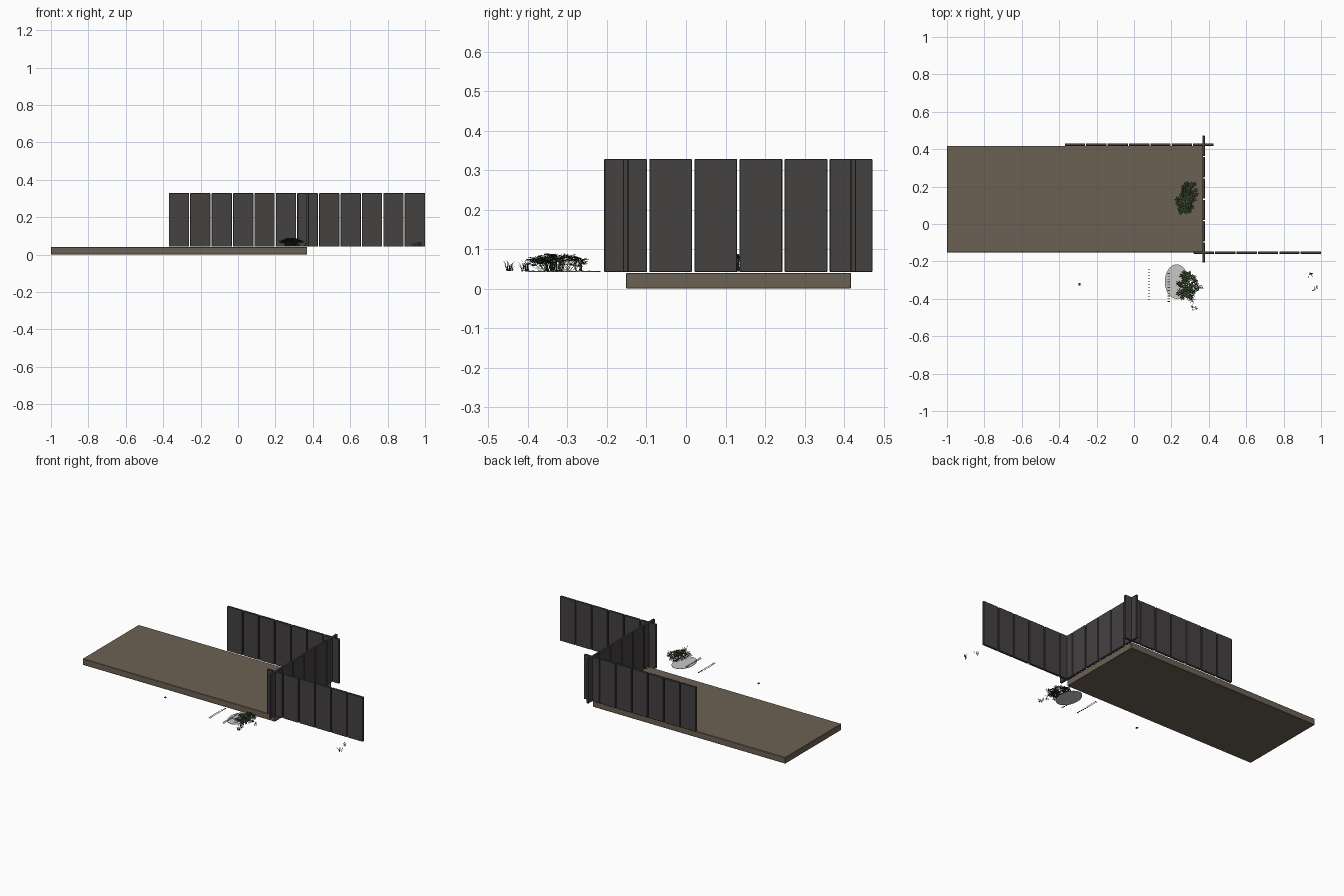
import bpy, bmesh, math, random
from mathutils import Vector

if "Cube" in bpy.data.objects:
    bpy.data.objects.remove(bpy.data.objects["Cube"])

random.seed(4)


def material(name, rgb):
    m = bpy.data.materials.new(name)
    m.diffuse_color = (*rgb, 1)
    m.use_nodes = True
    m.node_tree.nodes["Principled BSDF"].inputs["Base Color"].default_value = m.diffuse_color
    return m


BROWN = material("brown_deck", (0.15, 0.12, 0.088))
CHARCOAL = material("charcoal_panel", (0.058, 0.052, 0.053))
GREY = material("pale_grey_stone", (0.58, 0.58, 0.58))
GREEN = material("dark_green_leaf", (0.03, 0.055, 0.022))
DARK = material("dark_stem", (0.04, 0.038, 0.03))


def finish(bm, name, mat):
    me = bpy.data.meshes.new(name)
    bm.to_mesh(me)
    bm.free()
    me.materials.append(mat)
    ob = bpy.data.objects.new(name, me)
    bpy.context.collection.objects.link(ob)
    return ob


def add_box(bm, x0, x1, y0, y1, z0, z1):
    vs = bmesh.ops.create_cube(bm, size=1)["verts"]
    for v in vs:
        v.co = Vector((x1 if v.co.x > 0 else x0,
                       y1 if v.co.y > 0 else y0,
                       z1 if v.co.z > 0 else z0))


def bevel(ob, w):
    b = ob.modifiers.new("soft_edges", "BEVEL")
    b.width = w
    b.segments = 1


# Deck slab
bm = bmesh.new()
add_box(bm, -1, 0.37, -0.152, 0.418, 0, 0.04)
bevel(finish(bm, "deck", BROWN), 0.002)


# Fence runs made of separate upright panels
def fence(name, start, end, across, along_x, count, gap=0.006, t=0.007):
    bm = bmesh.new()
    pitch = (end - start + gap) / count
    for i in range(count):
        a = start + i * pitch
        b = a + pitch - gap
        if along_x:
            add_box(bm, a, b, across - t, across + t, 0.042, 0.328)
        else:
            add_box(bm, across - t, across + t, a, b, 0.042, 0.328)
    bevel(finish(bm, name, CHARCOAL), 0.0015)


fence("back_fence", -0.37, 0.425, 0.424, True, 7)
fence("side_fence", -0.207, 0.472, 0.372, False, 6)
fence("front_fence", 0.319, 1.0, -0.153, True, 6)

# Flat oval stone
bm = bmesh.new()
bmesh.ops.create_cone(bm, cap_ends=True, segments=40, radius1=1, radius2=1, depth=1)
for v in bm.verts:
    v.co = Vector((0.228 + v.co.x * 0.063, -0.308 + v.co.y * 0.092,
                   0.0435 + v.co.z * 0.002))
finish(bm, "oval_stone", GREY)

# Two rows of tiny ground strips and one pebble
bm = bmesh.new()
for x, y0, y1 in ((0.08, -0.405, -0.245), (0.186, -0.415, -0.265)):
    for i in range(11):
        y = y0 + (y1 - y0) * i / 10
        add_box(bm, x - 0.006, x + 0.006, y - 0.002, y + 0.002, 0.043, 0.046)
add_box(bm, -0.297, -0.286, -0.329, -0.316, 0.043, 0.047)
finish(bm, "ground_strips", DARK)


def leaf(bm, base, direction, length, width):
    d = direction.normalized()
    s = d.cross(Vector((random.uniform(-.4, .4), random.uniform(-.4, .4), 1)))
    s = s.normalized() * width / 2
    mid = base + d * length * 0.45
    tip = base + d * length - Vector((0, 0, length * 0.15))
    bm.faces.new([bm.verts.new(p) for p in (base, mid + s, tip, mid - s)])


# Bush: thin stems fanning out, with leaf whorls near a flattened crown
def bush(name, cx, cy, rx, ry, tilt, clusters):
    leaves, stems = bmesh.new(), bmesh.new()
    for _ in range(clusters):
        a = random.uniform(0, math.tau)
        r = math.sqrt(random.random()) * random.uniform(0.8, 1.0)
        x, y = r * rx * math.cos(a), r * ry * math.sin(a)
        x += y * tilt
        top = Vector((cx + x, cy + y, 0.088 - 0.018 * r * r - random.random() * 0.012))
        root = Vector((cx + x * 0.6, cy + y * 0.6, 0.043))
        w = Vector((-math.sin(a), math.cos(a), 0)) * 0.0008
        stems.faces.new([stems.verts.new(p) for p in (root - w, root + w, top + w, top - w)])
        for k in range(6):
            b = a + k * math.tau / 6 + random.uniform(-.4, .4)
            d = Vector((math.cos(b), math.sin(b), random.uniform(-0.3, 0.5)))
            leaf(leaves, top, d, random.uniform(0.012, 0.02), 0.006)
        if random.random() < 0.5:
            d = Vector((math.cos(a), math.sin(a), 0.2))
            leaf(leaves, root.lerp(top, 0.5), d, 0.017, 0.006)
    finish(leaves, name + "_leaves", GREEN)
    finish(stems, name + "_stems", DARK)


bush("front_bush", 0.285, -0.328, 0.064, 0.078, 0.0, 80)
bush("deck_bush", 0.28, 0.135, 0.055, 0.098, 0.2, 90)


# Grass tufts: narrow bent blades
def tuft(bm, x, y, r, n):
    for _ in range(n):
        a = random.uniform(0, math.tau)
        base = Vector((x + random.uniform(-r, r) * .5, y + random.uniform(-r, r) * .5, 0.044))
        out = Vector((math.cos(a), math.sin(a), 0))
        w = Vector((-out.y, out.x, 0)) * 0.0012
        h = random.uniform(0.015, 0.03)
        mid = base + out * r * 0.3 + Vector((0, 0, h * 0.65))
        tip = base + out * r * 0.8 + Vector((0, 0, h))
        b0, b1, m0, m1, t = [bm.verts.new(p) for p in (base - w, base + w, mid - w, mid + w, tip)]
        bm.faces.new((b0, b1, m1, m0))
        bm.faces.new((m0, m1, t))


bm = bmesh.new()
for x, y, r, n in ((0.32, -0.447, 0.018, 14), (0.31, -0.405, 0.02, 14),
                   (0.36, -0.335, 0.02, 8), (0.945, -0.27, 0.02, 9),
                   (0.97, -0.345, 0.02, 10)):
    tuft(bm, x, y, r, n)
finish(bm, "grass_tufts", GREEN)
